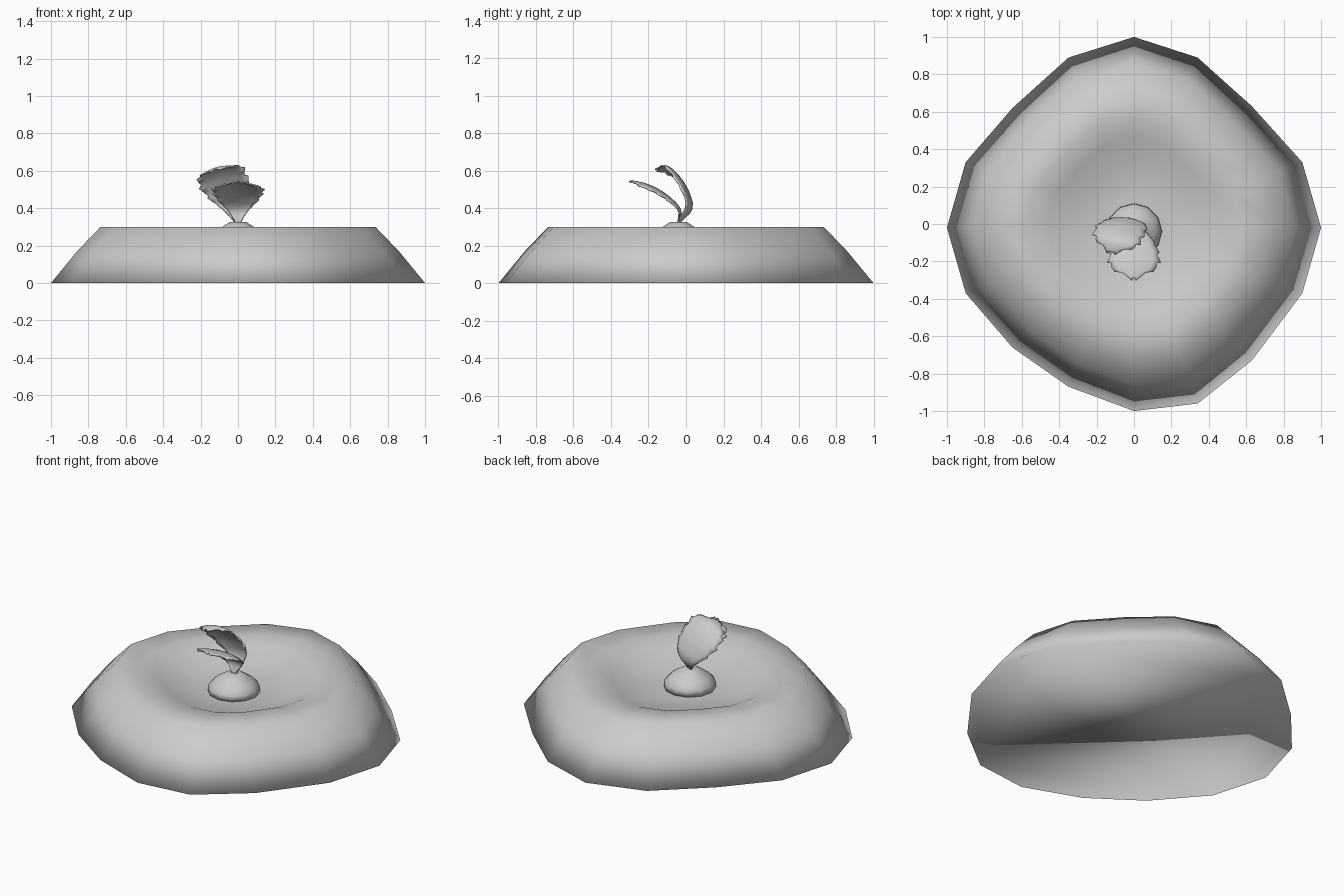
import bpy, bmesh, math
from mathutils import Vector

cube = bpy.data.objects.get("Cube")
if cube:
    bpy.data.objects.remove(cube, do_unlink=True)

grey = bpy.data.materials.new("plain_grey")
grey.use_nodes = True
colour = (0.6, 0.6, 0.6, 1)
grey.diffuse_color = colour
grey.node_tree.nodes["Principled BSDF"].inputs["Base Color"].default_value = colour


def make_object(name, bm):
    bmesh.ops.recalc_face_normals(bm, faces=bm.faces[:])
    for face in bm.faces:
        face.smooth = True
    mesh = bpy.data.meshes.new(name)
    bm.to_mesh(mesh)
    bm.free()
    mesh.materials.append(grey)
    obj = bpy.data.objects.new(name, mesh)
    bpy.context.collection.objects.link(obj)
    return obj


def stack(name, outline, levels, centre=(0, 0), top=None):
    """Skin scaled copies of an outline, capped below and above."""
    bm = bmesh.new()
    rings = [[bm.verts.new((centre[0] + x * s, centre[1] + y * s, z)) for x, y in outline]
             for s, z in levels]
    n = len(outline)
    for low, high in zip(rings, rings[1:]):
        for i in range(n):
            j = (i + 1) % n
            bm.faces.new((low[i], low[j], high[j], high[i]))
    bm.faces.new(rings[0])
    bm.faces.new(rings[-1])
    return make_object(name, bm)


# Lumpy body with a dished top
body_outline = [(1, -.02), (.9, .33), (.63, .63), (.34, .89), (0, 1), (-.35, .89), (-.65, .62),
                (-.9, .33), (-1, -.02), (-.9, -.37), (-.65, -.66), (-.35, -.87), (0, -1),
                (.34, -.96), (.63, -.73), (.9, -.37)]
stack("dished_body", body_outline,
      [(1, 0), (.86, .17), (.735, .3), (.58, .3), (.47, .275), (.34, .22), (.15, .21)])

# Small mound in the dish
circle = [(math.cos(a * math.pi / 6), math.sin(a * math.pi / 6)) for a in range(12)]
stack("mound", circle, [(.15, .21), (.148, .245), (.115, .28), (.07, .31), (.045, .325)],
      centre=(0, -.04))


def sample(points, t):
    """Smooth Catmull-Rom sample along a list of points."""
    f = t * (len(points) - 1)
    i = min(int(f), len(points) - 2)
    u = f - i
    p = [Vector(points[max(0, min(len(points) - 1, i + k))]) for k in (-1, 0, 1, 2)]
    return 0.5 * (2 * p[1] + (p[2] - p[0]) * u + (2 * p[0] - 5 * p[1] + 4 * p[2] - p[3]) * u * u
                  + (3 * p[1] - p[0] - 3 * p[2] + p[3]) * u ** 3)


def leaf(name, spine, across, widths, cup, rows=20, columns=8):
    """Curved fan leaf with saw-toothed edges and slight ribs."""
    bm = bmesh.new()
    across = Vector(across).normalized()
    grid = []
    for r in range(rows + 1):
        t = r / rows
        mid = sample(spine, t)
        along = (sample(spine, min(1, t + .02)) - sample(spine, max(0, t - .02))).normalized()
        normal = across.cross(along).normalized()
        half = max(.004, sample([(w, 0, 0) for w in widths], t).x)
        tooth = (r % 3) / 2
        line = []
        for c in range(columns + 1):
            u = 2 * c / columns - 1
            edge = abs(u) ** 3
            point = mid + across * u * half * (1 + .14 * edge * (tooth - .5))
            point += normal * cup * half * u * u + normal * .004 * tooth * abs(u)
            point += along * .012 * edge * tooth
            line.append(bm.verts.new(point))
        grid.append(line)
    for a, b in zip(grid, grid[1:]):
        for c in range(columns):
            bm.faces.new((a[c], a[c + 1], b[c + 1], b[c]))
    obj = make_object(name, bm)
    solid = obj.modifiers.new("thickness", "SOLIDIFY")
    solid.thickness = .008
    solid.offset = 0
    bpy.ops.object.select_all(action="DESELECT")
    obj.select_set(True)
    bpy.context.view_layer.objects.active = obj
    bpy.ops.object.shade_smooth_by_angle(angle=math.radians(40))


leaf("front_leaf",
     [(0, -.04, .32), (0, -.03, .39), (0, -.08, .45), (0, -.15, .5), (0, -.22, .53), (0, -.29, .545)],
     (1, 0, 0), [.015, .06, .105, .13, .12, .01], .15)
leaf("back_leaf",
     [(0, -.04, .32), (-.01, .025, .40), (-.04, .015, .48), (-.08, -.03, .56), (-.1, -.09, .615),
      (-.12, -.15, .61)],
     (.24, -.05, .06), [.015, .07, .115, .13, .11, .02], .15)
